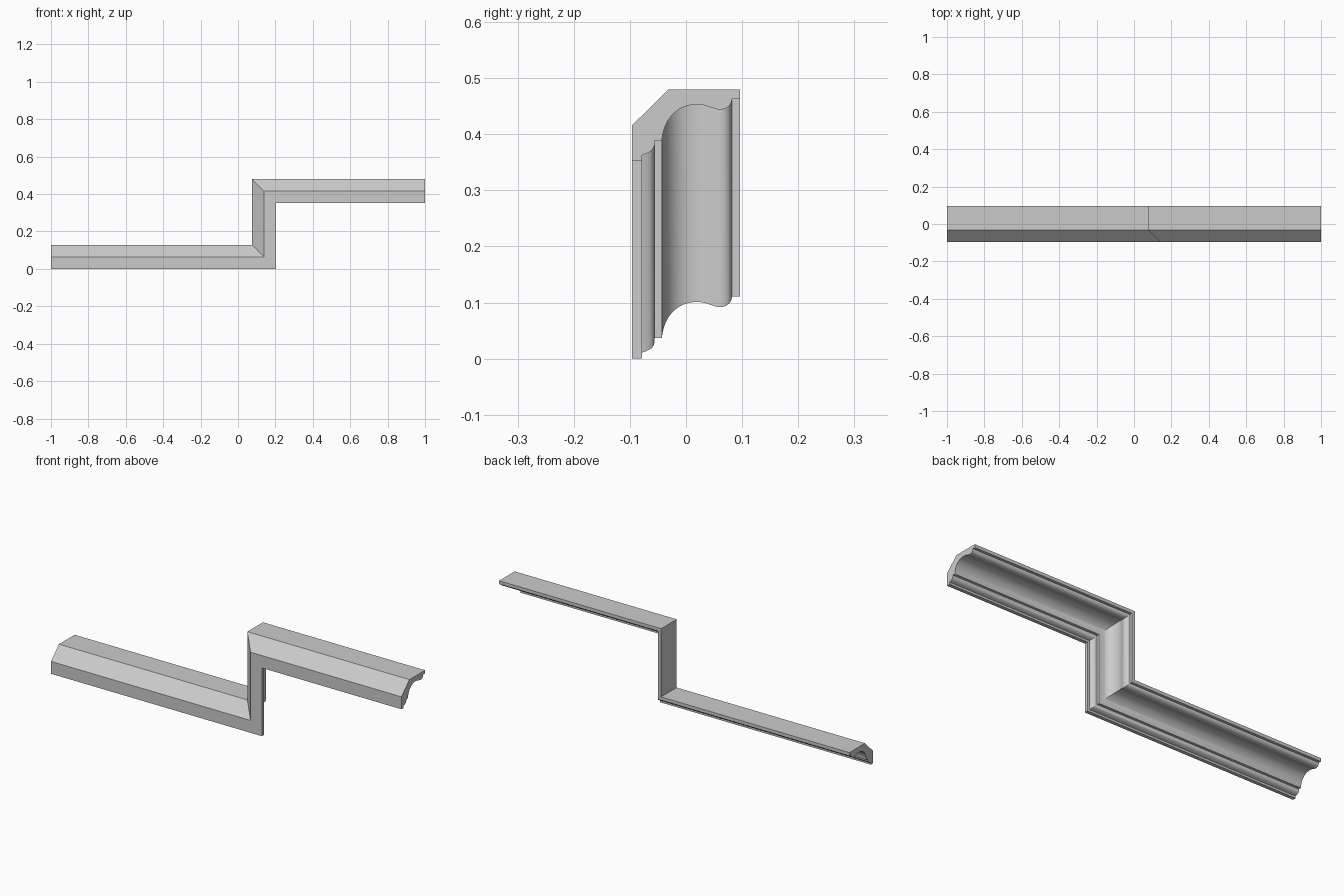
import bpy, bmesh, math
from mathutils import Vector
from mathutils.geometry import interpolate_bezier

if "Cube" in bpy.data.objects:
    bpy.data.objects.remove(bpy.data.objects["Cube"])


def arc(a, h1, h2, b, n=9):
    pts = interpolate_bezier(*[Vector((p[0], p[1], 0)) for p in (a, h1, h2, b)], n)
    return [(p.x, p.y) for p in pts]


# Moulding cross-section: (y, distance from the lower outer edge)
profile = [(-0.096, 0), (-0.096, 0.064), (-0.031, 0.128), (0.096, 0.128),
           (0.096, 0.111), (0.082, 0.111)]
# Main curved hollow
profile += arc((0.082, 0.111), (0.081, 0.099), (0.073, 0.092), (0.06, 0.092), 8)[1:]
profile += arc((0.06, 0.092), (0.049, 0.092), (0.038, 0.101), (0.02, 0.101), 8)[1:]
profile += arc((0.02, 0.101), (-0.014, 0.101), (-0.039, 0.078), (-0.043, 0.037), 14)[1:]
# Small step, bead and front lip
profile += [(-0.056, 0.037)]
profile += arc((-0.056, 0.031), (-0.057, 0.018), (-0.066, 0.015), (-0.078, 0.011), 7)
profile += [(-0.078, 0)]

# Stepped path: (x, z, offset direction in x, in z), mitred at both corners
path = [(-1, 0, 0, 1), (0.203, 0, -1, 1), (0.203, 0.352, -1, 1), (1, 0.352, 0, 1)]

bm = bmesh.new()
rings = [[bm.verts.new((x + dx * d, y, z + dz * d)) for y, d in profile]
         for x, z, dx, dz in path]
n = len(profile)
for r0, r1 in zip(rings, rings[1:]):
    for i in range(n):
        j = (i + 1) % n
        bm.faces.new((r0[i], r0[j], r1[j], r1[i]))
# End caps
bm.faces.new(rings[0])
bm.faces.new(rings[-1])
bmesh.ops.recalc_face_normals(bm, faces=bm.faces)

mesh = bpy.data.meshes.new("stepped_moulding")
bm.to_mesh(mesh)
bm.free()
moulding = bpy.data.objects.new("stepped_moulding", mesh)
bpy.context.collection.objects.link(moulding)
bpy.context.view_layer.objects.active = moulding
moulding.select_set(True)
bpy.ops.object.shade_smooth_by_angle(angle=math.radians(30))
